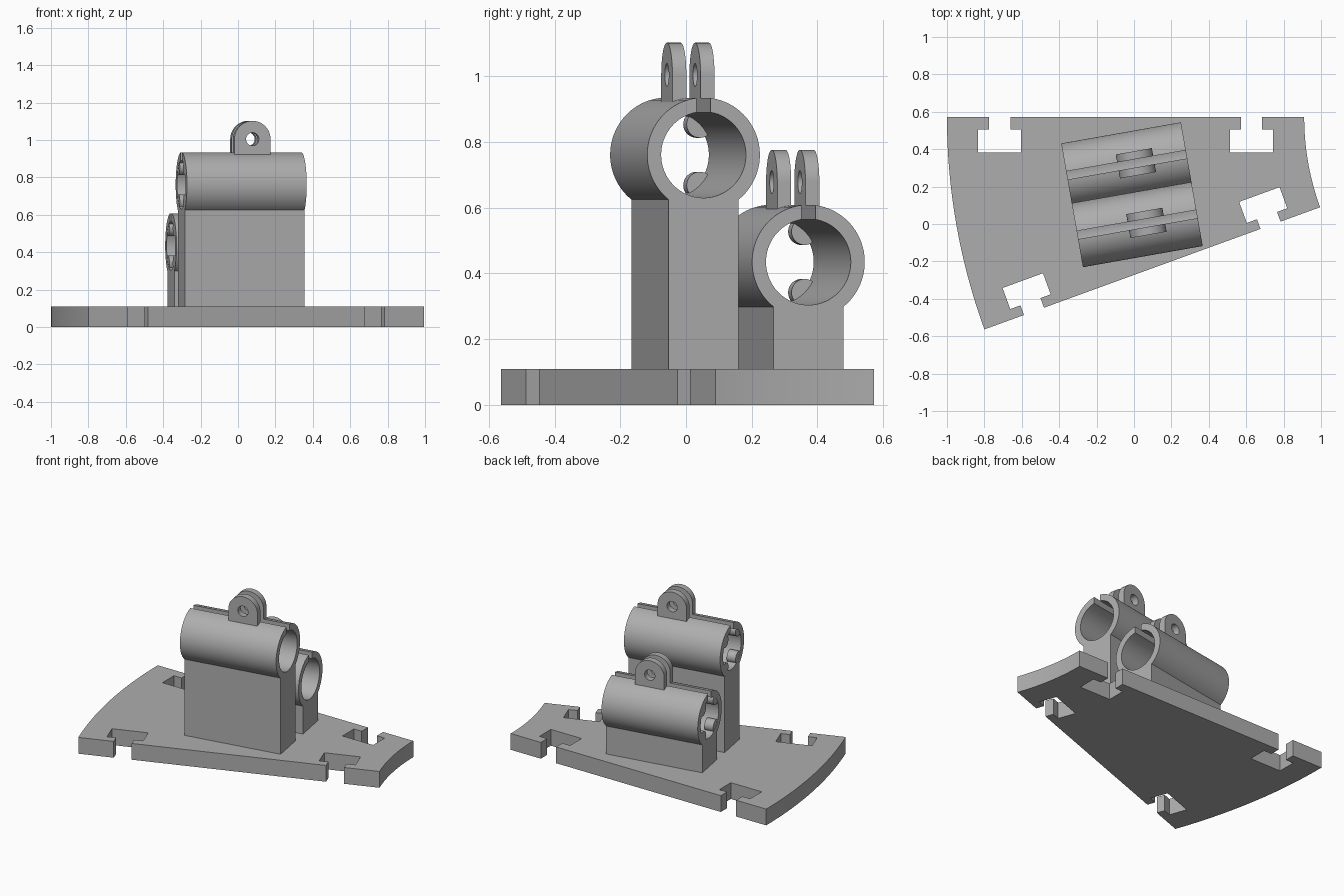
import bpy
import bmesh
from math import sin, cos, pi, radians, asin
from mathutils import Matrix, Vector

cube = bpy.data.objects.get("Cube")
if cube:
    bpy.data.objects.remove(cube)

grey = bpy.data.materials.new("plain grey")
grey.use_nodes = True
colour = (0.42, 0.42, 0.42, 1)
grey.diffuse_color = colour
grey.node_tree.nodes["Principled BSDF"].inputs["Base Color"].default_value = colour


def arc(centre, r, start, end, n=32):
    return [(centre[0] + r * cos(start + (end - start) * i / n),
             centre[1] + r * sin(start + (end - start) * i / n)) for i in range(n + 1)]


def circle(centre, r, n=32):
    return arc(centre, r, 0, 2 * pi, n)[:-1]


def extrude(name, loops, depth, matrix):
    """Extrude closed 2D loops (outline, then holes) symmetrically along local z."""
    curve = bpy.data.curves.new(name, "CURVE")
    curve.dimensions = "2D"
    curve.fill_mode = "BOTH"
    curve.extrude = depth / 2
    for loop in loops:
        spline = curve.splines.new("POLY")
        spline.points.add(len(loop) - 1)
        for point, (x, y) in zip(spline.points, loop):
            point.co = (x, y, 0, 1)
        spline.use_cyclic_u = True
    temp = bpy.data.objects.new(name + " outline", curve)
    bpy.context.collection.objects.link(temp)
    graph = bpy.context.evaluated_depsgraph_get()
    mesh = bpy.data.meshes.new_from_object(temp.evaluated_get(graph))
    bpy.data.objects.remove(temp)
    bm = bmesh.new()
    bm.from_mesh(mesh)
    bmesh.ops.remove_doubles(bm, verts=bm.verts, dist=1e-5)
    bmesh.ops.recalc_face_normals(bm, faces=bm.faces)
    bm.to_mesh(mesh)
    bm.free()
    mesh.materials.clear()
    mesh.materials.append(grey)
    obj = bpy.data.objects.new(name, mesh)
    obj.matrix_world = matrix
    bpy.context.collection.objects.link(obj)
    bpy.ops.object.select_all(action="DESELECT")
    obj.select_set(True)
    bpy.context.view_layer.objects.active = obj
    bpy.ops.object.shade_smooth_by_angle(angle=radians(30))
    return obj


# Base plate: a ring sector with T-shaped slots along both straight edges
PLATE = 0.11
HUB = Vector((2.32, 0.572))
R_IN, R_OUT = 1.41, 3.32
WEDGE = radians(20)


def edge_with_slots(angle, side, neck, deep):
    """Straight edge from outer to inner radius, slots cut towards `side`."""
    along = Vector((-cos(angle), -sin(angle)))
    inward = Vector((-along.y, along.x)) * side
    points = []
    for r in (R_OUT - 0.282, R_IN + 0.282):
        for s, d in ((0.057, 0), (0.057, neck), (0.115, neck), (0.115, deep),
                     (-0.115, deep), (-0.115, neck), (-0.057, neck), (-0.057, 0)):
            points.append(tuple(HUB + along * (r + s) + inward * d))
    return points


back_edge = edge_with_slots(0, 1, 0.067, 0.19)
front_edge = edge_with_slots(WEDGE, -1, 0.055, 0.175)
outline = (back_edge + arc(HUB, R_IN, pi, pi + WEDGE)
           + front_edge[::-1] + arc(HUB, R_OUT, pi + WEDGE, pi))
extrude("base_plate", [outline], PLATE, Matrix.Translation((0, 0, PLATE / 2)))

# Clamp towers: pedestal, split tube, end stops and two pierced ears
LENGTH, R_TUBE, R_BORE, SLIT = 0.65, 0.174, 0.131, 0.022
TURN = Matrix.Rotation(radians(10), 4, "Z")
ACROSS = Matrix(((0, 0, 1, 0), (1, 0, 0, 0), (0, 1, 0, 0), (0, 0, 0, 1)))
UPRIGHT = Matrix.Rotation(pi / 2, 4, "X")


def tower(label, x, y, z):
    frame = Matrix.Translation((x, y, z)) @ TURN
    along_tube = frame @ ACROSS

    floor, top, half = PLATE - 0.01 - z, -0.134, 0.108
    extrude(label + "_pedestal",
            [[(-half, floor), (half, floor), (half, top), (-half, top)]],
            LENGTH, along_tube)

    a, b = asin(SLIT / R_TUBE), asin(SLIT / R_BORE)
    ring = (arc((0, 0), R_TUBE, pi / 2 + a, 2.5 * pi - a, 72)
            + arc((0, 0), R_BORE, 2.5 * pi - b, pi / 2 + b, 72))
    extrude(label + "_split_tube", [ring], LENGTH, along_tube)

    # Round stops inside the left-hand mouth of the tube
    stop = 0.06
    for i in range(4):
        t = pi / 4 + i * pi / 2
        extrude(f"{label}_end_stop_{i + 1}",
                [circle((R_BORE * cos(t), R_BORE * sin(t)), 0.041)], stop,
                along_tube @ Matrix.Translation((0, 0, (stop - LENGTH) / 2 + 0.001)))

    # Ears on both sides of the slit
    r, hole = 0.098, (0.05, 0.243)
    ear = arc(hole, r, 0, pi) + [(hole[0] - r, 0.135), (hole[0] + r, 0.135)]
    for side, offset in (("front", -0.0435), ("back", 0.0435)):
        extrude(f"{label}_{side}_ear", [ear, circle(hole, 0.035)], 0.043,
                frame @ Matrix.Translation((0, offset, 0)) @ UPRIGHT)


tower("tall_clamp", 0.017, -0.003, 0.761)
tower("short_clamp", -0.039, 0.316, 0.435)
